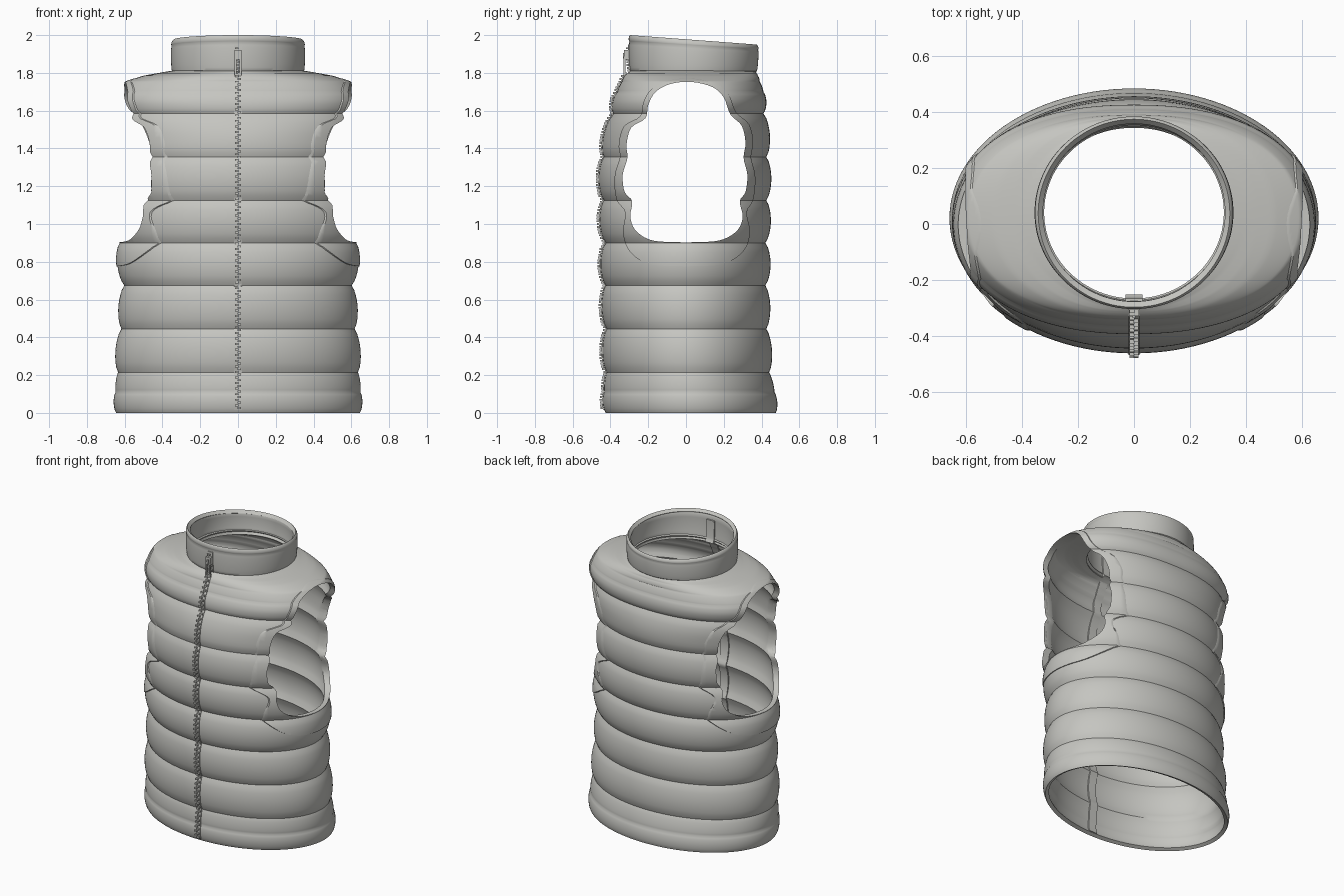
import bpy
import bmesh
import math

cube = bpy.data.objects.get("Cube")
if cube:
    bpy.data.objects.remove(cube, do_unlink=True)

fabric = bpy.data.materials.new("light_grey_fabric")
fabric.use_nodes = True
COLOUR = (0.56, 0.56, 0.53, 1)
fabric.diffuse_color = COLOUR
fabric.node_tree.nodes["Principled BSDF"].inputs["Base Color"].default_value = COLOUR
SIDES = 112

# Seam lines: height, half width, front y, back y, puff of the panel above
SEAMS = [
    (0.0, 0.645, -0.425, 0.475, 0.012), (0.11, 0.648, -0.432, 0.468, 0.006),
    (0.215, 0.635, -0.42, 0.44, 0.023), (0.445, 0.617, -0.42, 0.425, 0.024),
    (0.675, 0.602, -0.425, 0.42, 0.028), (0.90, 0.62, -0.425, 0.42, 0.027),
    (1.125, 0.62, -0.435, 0.425, 0.027), (1.355, 0.625, -0.435, 0.425, 0.027),
    (1.585, 0.63, -0.385, 0.41, 0.016), (1.70, 0.63, -0.365, 0.41, 0.003),
    (1.755, 0.59, -0.34, 0.39, 0.003), (1.785, 0.50, -0.325, 0.38, 0.003),
    (1.815, 0.33, -0.285, 0.36, 0.0),
]
COLLAR = [
    (1.80, 0.335, -0.285, 0.365, 0.0), (1.812, 0.35, -0.295, 0.375, 0.004),
    (1.965, 0.352, -0.30, 0.382, 0.005), (2.0, 0.342, -0.297, 0.374, 0.0),
]


def rings_of(stations, steps=9):
    """Expand seam stations into rings with a puffed panel between seams."""
    rings = []
    for low, high in zip(stations, stations[1:]):
        for i in range(steps):
            t = i / steps
            z, a, f, b = (p + (q - p) * t for p, q in zip(low[:4], high[:4]))
            puff = low[4] * math.sin(math.pi * t) ** 0.65
            rings.append((z, a + puff, f - puff, b + puff))
    rings.append(stations[-1][:4])
    return rings


def front_y(z):
    rings = rings_of(SEAMS)[:-1] if z < 1.80 else rings_of(COLLAR)
    for p, q in zip(rings, rings[1:]):
        if p[0] <= z <= q[0]:
            return p[2] + (q[2] - p[2]) * (z - p[0]) / (q[0] - p[0])
    return rings[-1][2]


def finish(name, bm):
    bmesh.ops.recalc_face_normals(bm, faces=bm.faces)
    mesh = bpy.data.meshes.new(name)
    bm.to_mesh(mesh)
    bm.free()
    mesh.materials.append(fabric)
    obj = bpy.data.objects.new(name, mesh)
    bpy.context.collection.objects.link(obj)
    return obj


def loft(name, rings, grow=0.0, wall=0.025, tilt=0.0):
    """Loft oval rings into a tube with wall thickness."""
    bm = bmesh.new()
    loops = []
    for z, a, f, b in rings:
        square = 2 / (2 + 0.25 * max(0, min(1, (z - 1.45) / 0.2)) * (z < 1.8))
        loop = []
        for i in range(SIDES):
            ang = 2 * math.pi * i / SIDES
            c, s = math.cos(ang), math.sin(ang)
            x = math.copysign(abs(c) ** square, c) * (a + grow)
            y = (f + b) / 2 + math.copysign(abs(s) ** square, s) * ((b - f) / 2 + grow)
            drop = tilt * (z - rings[0][0]) / (rings[-1][0] - rings[0][0])
            loop.append(bm.verts.new((x, y, z - drop * (y - f) / (b - f))))
        loops.append(loop)
    for p, q in zip(loops, loops[1:]):
        for i in range(SIDES):
            j = (i + 1) % SIDES
            bm.faces.new((p[i], p[j], q[j], q[i]))
    obj = finish(name, bm)
    solid = obj.modifiers.new("wall", 'SOLIDIFY')
    solid.thickness = wall
    solid.offset = -1
    return obj


def bake(obj):
    """Apply the modifiers to the mesh."""
    graph = bpy.context.evaluated_depsgraph_get()
    mesh = bpy.data.meshes.new_from_object(obj.evaluated_get(graph))
    obj.modifiers.clear()
    obj.data = mesh


def cut(obj, cutter, operation):
    mod = obj.modifiers.new("cut", 'BOOLEAN')
    mod.object = cutter
    mod.operation = operation
    mod.solver = 'EXACT'


# Scalloped armhole outline in side view (y, z)
ARMHOLE = [
    (-0.10, 0.905), (-0.20, 0.92), (-0.27, 0.97), (-0.295, 1.04), (-0.285, 1.12),
    (-0.325, 1.17), (-0.335, 1.26), (-0.31, 1.35), (-0.315, 1.42), (-0.29, 1.51),
    (-0.215, 1.56), (-0.20, 1.63), (-0.16, 1.70), (-0.08, 1.742), (0.03, 1.752),
    (0.14, 1.725), (0.20, 1.67), (0.235, 1.58), (0.295, 1.52), (0.315, 1.43),
    (0.305, 1.35), (0.325, 1.26), (0.315, 1.17), (0.285, 1.12), (0.30, 1.04),
    (0.275, 0.97), (0.20, 0.92), (0.10, 0.905),
]


def armhole_cutter(name, wide, low, high):
    """Prism through both sides, smoothed along the outline."""
    n = len(ARMHOLE)
    points = []
    for i in range(n):
        p = [ARMHOLE[(i + k) % n] for k in (-1, 0, 1, 2)]
        for t in (0, 0.25, 0.5, 0.75):
            y, z = (0.5 * (2 * b + (c - a) * t + (2 * a - 5 * b + 4 * c - d) * t * t
                           + (3 * b - a - 3 * c + d) * t ** 3) for a, b, c, d in zip(*p))
            points.append((y * wide, 1.3 + (z - 1.3) * (low if z < 1.3 else high)))
    bm = bmesh.new()
    face = bm.faces.new([bm.verts.new((-1, y, z)) for y, z in points])
    grown = bmesh.ops.extrude_face_region(bm, geom=[face])["geom"]
    bmesh.ops.translate(bm, vec=(2, 0, 0),
                        verts=[v for v in grown if isinstance(v, bmesh.types.BMVert)])
    obj = finish(name, bm)
    obj.hide_render = True
    return obj


# Quilted body, armhole trim and collar
hole = armhole_cutter("armhole_cutter", 1, 1, 1)
border = armhole_cutter("trim_cutter", 1.13, 1.32, 1.04)
body = loft("quilted_body", rings_of(SEAMS))
cut(body, hole, 'DIFFERENCE')
trim = loft("armhole_trim", [r for r in rings_of(SEAMS) if 0.7 < r[0] < 1.79], 0.006, 0.014)
cut(trim, border, 'INTERSECT')
cut(trim, hole, 'DIFFERENCE')
collar = loft("collar", rings_of(COLLAR), tilt=0.05)
for part in (body, trim, collar):
    bake(part)
for helper in (hole, border):
    bpy.data.objects.remove(helper, do_unlink=True)


def add_box(bm, centre, size):
    verts = bmesh.ops.create_cube(bm, size=1)["verts"]
    bmesh.ops.scale(bm, vec=size, verts=verts)
    bmesh.ops.translate(bm, vec=centre, verts=verts)


# Zip: tape strips outside and inside, interlocking teeth
def strip(name, half, outer, inner):
    bm = bmesh.new()
    rows = []
    for i in range(131):
        z = 0.015 + 1.935 * i / 130
        y = front_y(z)
        rows.append([bm.verts.new(p) for p in (
            (-half, y + inner, z), (half, y + inner, z), (half, y + outer, z), (-half, y + outer, z))])
    for p, q in zip(rows, rows[1:]):
        for i in range(4):
            j = (i + 1) % 4
            bm.faces.new((p[i], p[j], q[j], q[i]))
    bm.faces.new(rows[0])
    bm.faces.new(rows[-1])
    return finish(name, bm)


tape = strip("zip_tape", 0.02, -0.005, 0.01)
lining = strip("zip_lining", 0.03, 0.02, 0.035)
bm = bmesh.new()
for i in range(130):
    z = 0.025 + 1.92 * i / 130
    add_box(bm, (0.007 * (-1) ** i, front_y(z) - 0.008, z), (0.019, 0.016, 0.010))
teeth = finish("zip_teeth", bm)

# Slider with hanging pull tab
bm = bmesh.new()
y = front_y(1.9) - 0.016
add_box(bm, (0, y, 1.895), (0.036, 0.02, 0.05))
add_box(bm, (0, y - 0.012, 1.89), (0.012, 0.01, 0.03))
for side in (-1, 1):
    add_box(bm, (side * 0.013, y - 0.008, 1.835), (0.009, 0.01, 0.10))
for z in (1.79, 1.88):
    add_box(bm, (0, y - 0.008, z), (0.034, 0.01, 0.012))
slider = finish("zip_slider", bm)

bpy.ops.object.select_all(action='DESELECT')
for part in (body, trim, collar, tape, lining):
    part.select_set(True)
bpy.context.view_layer.objects.active = body
bpy.ops.object.shade_smooth_by_angle(angle=math.radians(35))
